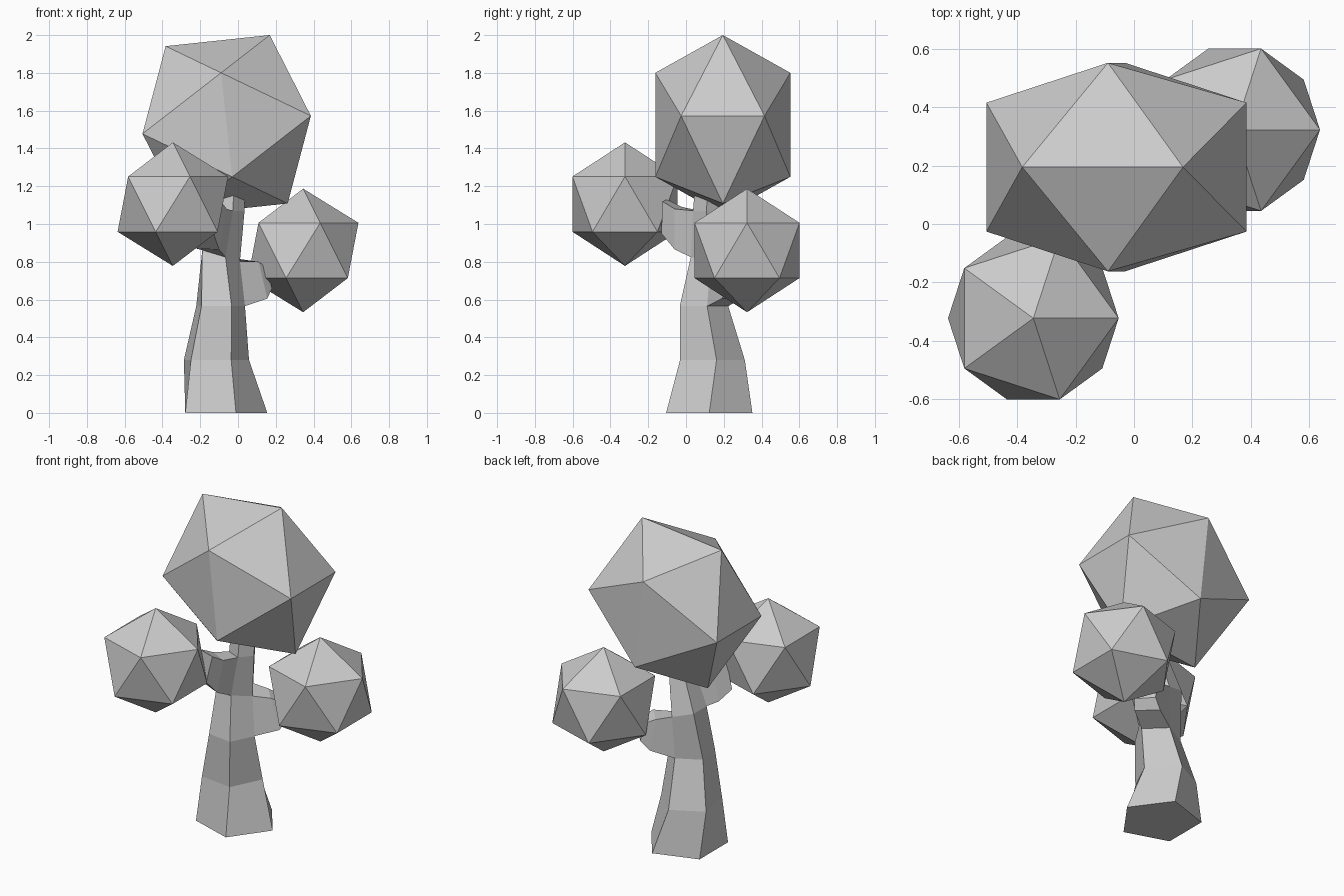
import bpy, bmesh
from math import cos, sin, radians, tau
from mathutils import Vector

if "Cube" in bpy.data.objects:
    bpy.data.objects.remove(bpy.data.objects["Cube"])

# one plain grey material
grey = bpy.data.materials.new("plain_grey")
grey.use_nodes = True
colour = (0.6, 0.6, 0.6, 1)
grey.diffuse_color = colour
grey.node_tree.nodes["Principled BSDF"].inputs["Base Color"].default_value = colour


def foliage(name, centre, scale, tilt=0):
    bpy.ops.mesh.primitive_ico_sphere_add(subdivisions=1, radius=1, location=centre,
                                          rotation=(0, radians(tilt), 0), scale=scale)
    ob = bpy.context.object
    ob.name = name
    ob.data.materials.append(grey)


# three faceted leaf clumps
foliage("crown_foliage", (-0.06, 0.195, 1.525), (0.527, 0.42, 0.527), -37.8)
foliage("right_foliage", (-0.345, -0.323, 1.105), (0.327,) * 3)
foliage("left_foliage", (0.345, 0.323, 0.86), (0.327,) * 3)

# five-sided trunk: centre x, y, z, radius, twist, slope along x
SECTIONS = [
    (-0.085, 0.123, 0.0, 0.24, 0, 0),
    (-0.122, 0.13, 0.28, 0.183, 10, 0),
    (-0.098, 0.088, 0.565, 0.137, 10, 0),
    (-0.10, 0.13, 0.835, 0.11, 0, -0.3),
    (-0.045, 0.115, 1.07, 0.08, -5, 0),
    (-0.035, 0.13, 1.3, 0.075, -5, 0),
]
bm = bmesh.new()
rings = []
for cx, cy, cz, r, twist, slope in SECTIONS:
    ring = []
    for i in range(5):
        a = radians(twist) + tau * i / 5
        ring.append(bm.verts.new((cx + r * cos(a), cy + r * sin(a), cz + slope * r * cos(a))))
    rings.append(ring)


def bridge(a, b):
    n = len(a)
    for i in range(n):
        j = (i + 1) % n
        bm.faces.new((a[i], a[j], b[j], b[i]))


def branch(level, side, loops):
    """Grow a four-sided limb out of one trunk panel."""
    low, up, nxt = rings[level], rings[level + 1], (side + 1) % 5
    prev = [low[side], low[nxt], up[nxt], up[side]]
    for loop in loops:
        new = [bm.verts.new(Vector(p)) for p in loop]
        bridge(prev, new)
        prev = new
    bm.faces.new(prev)


# trunk panels, leaving openings where the limbs grow
LIMBS = {(2, 0), (3, 3)}
for level in range(len(rings) - 1):
    for i in range(5):
        if (level, i) not in LIMBS:
            j = (i + 1) % 5
            a, b = rings[level], rings[level + 1]
            bm.faces.new((a[i], a[j], b[j], b[i]))
bm.faces.new(rings[0][::-1])
bm.faces.new(rings[-1])

# left limb, then right limb
branch(2, 0, [
    [(0.155, 0.19, 0.605), (0.05, 0.29, 0.605), (0.02, 0.27, 0.8), (0.11, 0.17, 0.8)],
    [(0.18, 0.22, 0.66), (0.1, 0.31, 0.66), (0.08, 0.3, 0.77), (0.15, 0.21, 0.77)],
])
branch(3, 3, [
    [(-0.22, -0.01, 0.87), (-0.1, -0.06, 0.865), (-0.06, -0.06, 1.08), (-0.16, -0.02, 1.09)],
    [(-0.25, -0.1, 0.92), (-0.13, -0.13, 0.95), (-0.09, -0.125, 1.12), (-0.2, -0.1, 1.13)],
])
bmesh.ops.recalc_face_normals(bm, faces=bm.faces)
mesh = bpy.data.meshes.new("trunk")
bm.to_mesh(mesh)
bm.free()
mesh.materials.append(grey)
bpy.context.collection.objects.link(bpy.data.objects.new("trunk_with_limbs", mesh))
